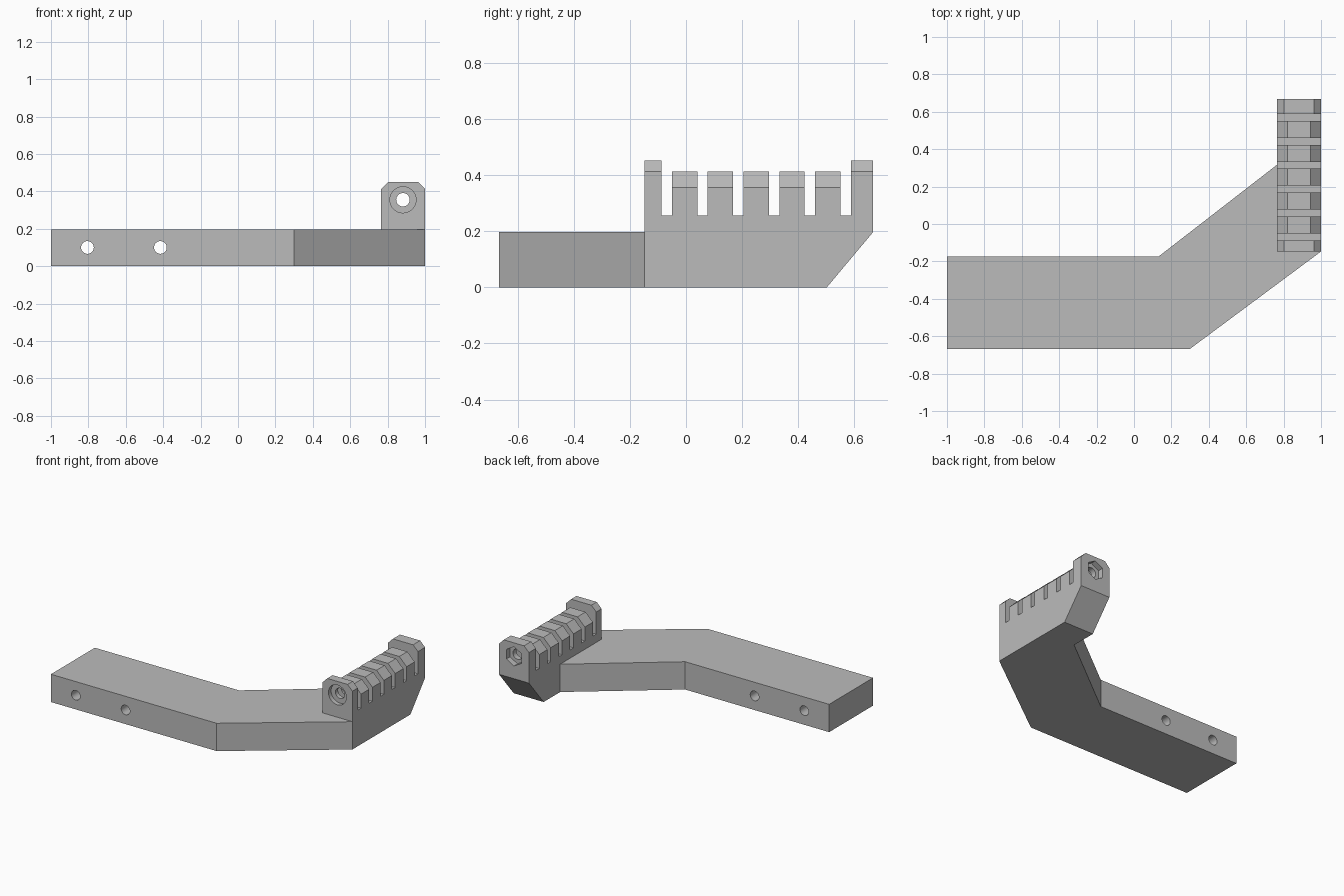
import bpy, bmesh
from math import pi, cos, sin
from mathutils import Vector

cube = bpy.data.objects.get("Cube")
if cube:
    bpy.data.objects.remove(cube, do_unlink=True)

grey = bpy.data.materials.new("plain grey")
grey.use_nodes = True
COLOUR = (0.5, 0.5, 0.5, 1)
grey.diffuse_color = COLOUR
grey.node_tree.nodes["Principled BSDF"].inputs["Base Color"].default_value = COLOUR


def prism(name, points, push):
    """Extrude a closed outline of 3D points along a vector."""
    bm = bmesh.new()
    face = bm.faces.new([bm.verts.new(p) for p in points])
    new = bmesh.ops.extrude_face_region(bm, geom=[face])["geom"]
    bmesh.ops.translate(bm, vec=Vector(push), verts=[v for v in new if isinstance(v, bmesh.types.BMVert)])
    bmesh.ops.recalc_face_normals(bm, faces=bm.faces)
    mesh = bpy.data.meshes.new(name)
    bm.to_mesh(mesh)
    bm.free()
    mesh.materials.append(grey)
    obj = bpy.data.objects.new(name, mesh)
    bpy.context.collection.objects.link(obj)
    return obj


def bore(name, x, z, radius, y0, y1, sides=32):
    """Cutter running along y."""
    ring = [(x + radius * sin(2 * pi * i / sides), y0, z + radius * cos(2 * pi * i / sides))
            for i in range(sides)]
    return prism(name, ring, (0, y1 - y0, 0))


def combine(target, other, operation):
    mod = target.modifiers.new(other.name, "BOOLEAN")
    mod.operation, mod.solver, mod.object = operation, "EXACT", other
    bpy.context.view_layer.objects.active = target
    bpy.ops.object.modifier_apply(modifier=mod.name)
    bpy.data.objects.remove(other, do_unlink=True)


INNER, OUTER = 0.765, 1.0
FRONT, BACK = -0.147, 0.667
ARM_TOP, SLOT_Z, TOOTH_Z, END_Z = 0.197, 0.256, 0.412, 0.451

# Bent flat arm
outline = [(-1, -0.667), (0.3, -0.667), (OUTER, FRONT), (0.9, 0), (0.9, 0.2),
           (INNER, 0.317), (0.13, -0.175), (-1, -0.175)]
arm = prism("bent_arm", [(x, y, 0) for x, y in outline], (0, 0, ARM_TOP))

# Toothed rail: side outline with evenly spaced slots
side = [(0.502, 0), (FRONT, 0), (FRONT, END_Z)]
slots = 6
for i in range(slots):
    y = -0.087 + 0.1275 * i
    before = END_Z if i == 0 else TOOTH_Z
    after = END_Z if i == slots - 1 else TOOTH_Z
    side += [(y, before), (y, SLOT_Z), (y + 0.037, SLOT_Z), (y + 0.037, after)]
side += [(BACK, END_Z), (BACK, ARM_TOP)]
rail = prism("toothed_rail", [(INNER, y, z) for y, z in side], (OUTER - INNER, 0, 0))

# Chamfer the top long edges of the end blocks and the teeth
bm = bmesh.new()
bm.from_mesh(rail.data)
for height, size in ((END_Z, 0.038), (TOOTH_Z, 0.057)):
    edges = [e for e in bm.edges
             if all(abs(v.co.z - height) < 0.001 for v in e.verts)
             and abs(e.verts[0].co.x - e.verts[1].co.x) < 0.001]
    bmesh.ops.bevel(bm, geom=edges, offset=size, segments=1, affect="EDGES")
bm.to_mesh(rail.data)
bm.free()

# Rod hole through the rail, round recess in front, hexagonal recess behind
X, Z = 0.882, 0.355
combine(rail, bore("rod_hole", X, Z, 0.036, -0.3, 0.8), "DIFFERENCE")
combine(rail, bore("round_recess", X, Z, 0.07, -0.3, FRONT + 0.03), "DIFFERENCE")
combine(rail, bore("hex_recess", X, Z, 0.068, BACK - 0.04, 0.8, 6), "DIFFERENCE")

# Mounting holes through the arm
for x in (-0.805, -0.415):
    combine(arm, bore("mounting_hole", x, 0.1, 0.034, -0.8, 0), "DIFFERENCE")

combine(arm, rail, "UNION")
arm.name = "arm_with_toothed_rail"

# Smooth only the bores, keep every corner sharp
bpy.ops.object.select_all(action="DESELECT")
arm.select_set(True)
bpy.context.view_layer.objects.active = arm
bpy.ops.object.shade_smooth_by_angle(angle=pi / 9)
